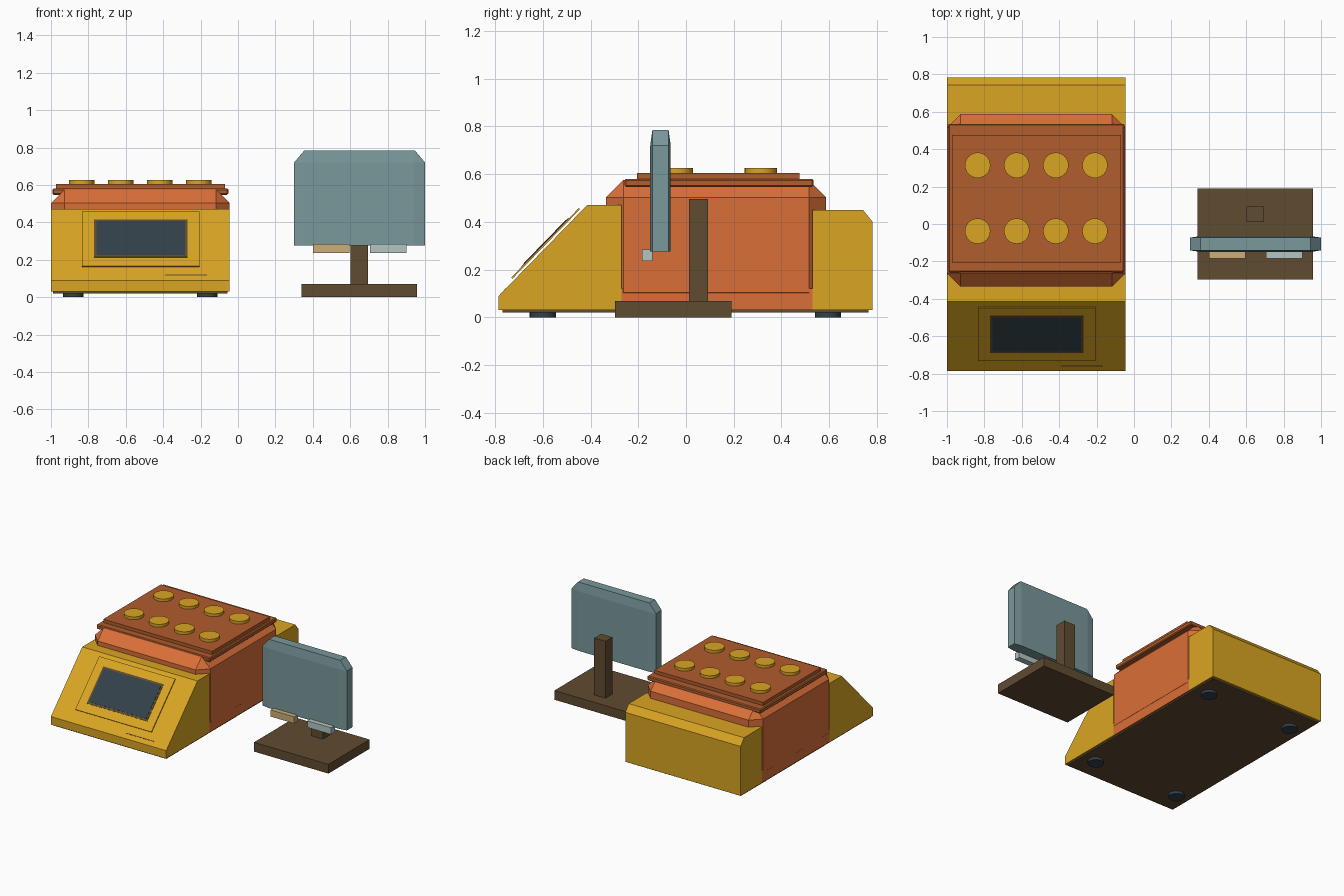
import bpy, bmesh, math
from mathutils import Matrix, Vector

if "Cube" in bpy.data.objects:
    bpy.data.objects.remove(bpy.data.objects["Cube"])


def material(name, hexcode):
    srgb = [int(hexcode[i:i + 2], 16) / 255 for i in (0, 2, 4)]
    col = [c / 12.92 if c <= 0.04045 else ((c + 0.055) / 1.055) ** 2.4 for c in srgb] + [1]
    m = bpy.data.materials.new(name)
    m.use_nodes = True
    m.diffuse_color = col
    m.node_tree.nodes["Principled BSDF"].inputs["Base Color"].default_value = col
    return m


YELLOW = material("golden yellow", "DAA522")
ORANGE = material("orange", "DA6F38")
RUST = material("rust", "B05D2D")
BROWN = material("dark brown", "604C31")
SLATE = material("dark slate", "32414A")
TEAL = material("grey teal", "7A989B")
TAN = material("tan", "CCAE78")
PALE = material("pale grey", "B4C6C2")


def finish(name, bm, mat):
    bmesh.ops.recalc_face_normals(bm, faces=bm.faces)
    mesh = bpy.data.meshes.new(name)
    bm.to_mesh(mesh)
    bm.free()
    mesh.materials.append(mat)
    ob = bpy.data.objects.new(name, mesh)
    bpy.context.collection.objects.link(ob)
    return ob


def box(name, x, y, z, mat, bevel=0.0, matrix=None):
    """Box given by its x, y and z ranges."""
    bm = bmesh.new()
    size = [r[1] - r[0] for r in (x, y, z)]
    mid = [(r[0] + r[1]) / 2 for r in (x, y, z)]
    bmesh.ops.create_cube(bm, size=1, matrix=Matrix.Translation(mid) @ Matrix.Diagonal(size + [1]))
    if bevel:
        bmesh.ops.bevel(bm, geom=bm.edges[:], offset=bevel, segments=1, affect='EDGES')
    if matrix:
        bm.transform(matrix)
    return finish(name, bm, mat)


def extrude_profile(name, profile, x, mat):
    """Side profile in (y, z), extruded across the x range."""
    bm = bmesh.new()
    face = bm.faces.new([bm.verts.new((x[0], py, pz)) for py, pz in profile])
    ext = bmesh.ops.extrude_face_region(bm, geom=[face])
    verts = [v for v in ext["geom"] if isinstance(v, bmesh.types.BMVert)]
    bmesh.ops.translate(bm, verts=verts, vec=(x[1] - x[0], 0, 0))
    return finish(name, bm, mat)


def disc(name, x, y, z, radius, mat):
    bm = bmesh.new()
    bmesh.ops.create_cone(bm, cap_ends=True, segments=32, radius1=radius, radius2=radius,
                          depth=z[1] - z[0], matrix=Matrix.Translation((x, y, sum(z) / 2)))
    ob = finish(name, bm, mat)
    bpy.context.view_layer.objects.active = ob
    ob.select_set(True)
    bpy.ops.object.shade_smooth_by_angle(angle=math.radians(35))
    ob.select_set(False)


# Machine body
WIDTH = (-1.0, -0.045)
extrude_profile("front_console", [(-0.785, 0.03), (-0.785, 0.09), (-0.415, 0.47),
                                  (-0.27, 0.47), (-0.27, 0.03)], WIDTH, YELLOW)
extrude_profile("rear_housing", [(0.53, 0.03), (0.53, 0.45), (0.742, 0.45),
                                 (0.782, 0.40), (0.782, 0.03)], WIDTH, YELLOW)
# Core stays just inside the yellow shells where they overlap
box("middle_body", (-1.0, -0.045), (-0.335, 0.587), (0.031, 0.575), ORANGE, bevel=0.072)
box("middle_skirt", (-0.999, -0.046), (-0.27, 0.53), (0.03, 0.12), ORANGE)
box("base_plate", (-0.99, -0.055), (-0.77, 0.765), (0.02, 0.032), BROWN)
for fx in (-0.88, -0.165):
    for fy in (-0.6, 0.595):
        disc("foot", fx, fy, (0, 0.022), 0.055, SLATE)

# Lid with its studs
box("lid", (-0.993, -0.052), (-0.258, 0.535), (0.547, 0.58), RUST, bevel=0.006)
box("lid_top", (-0.972, -0.07), (-0.205, 0.475), (0.57, 0.605), RUST)
for i in range(4):
    for sy in (-0.038, 0.314):
        disc("lid_stud", -0.836 + 0.209 * i, sy, (0.6, 0.626), 0.068, YELLOW)

# Sloped display: local x across, y up the slope, z out of it
up = Vector((0, 0.37, 0.38)).normalized()
out = Vector((1, 0, 0)).cross(up)
slope = Matrix((Vector((1, 0, 0)), up, out)).transposed().to_4x4()
slope.translation = Vector((0, -0.785, 0.09))
box("display_panel", (-0.835, -0.205), (0.092, 0.497), (0.009, 0.016), YELLOW, matrix=slope)
box("display_frame", (-0.77, -0.27), (0.155, 0.437), (0.012, 0.0185), BROWN, matrix=slope)
box("display_screen", (-0.757, -0.283), (0.17, 0.424), (0.014, 0.0205), SLATE, matrix=slope)
box("card_slot", (-0.39, -0.165), (0.035, 0.041), (-0.002, 0.002), BROWN, matrix=slope)

# Separate sign board: convex hull with thinner top and side edges
bm = bmesh.new()
for half_x, half_y, z_range in ((0.292, 0.043, (0.275, 0.72)),
                                (0.35, 0.034, (0.275, 0.72)),
                                (0.295, 0.034, (0.72, 0.785))):
    for sx in (-1, 1):
        for sy in (-1, 1):
            for z in z_range:
                bm.verts.new((0.65 + sx * half_x, -0.107 + sy * half_y, z))
hull = bmesh.ops.convex_hull(bm, input=bm.verts[:])
loose = {v for v in hull["geom_interior"] if isinstance(v, bmesh.types.BMVert)}
bmesh.ops.delete(bm, geom=list(loose), context='VERTS')
bmesh.ops.dissolve_limit(bm, angle_limit=0.01, verts=bm.verts[:], edges=bm.edges[:])
finish("board", bm, TEAL)

box("left_tab", (0.705, 0.9), (-0.185, -0.14), (0.235, 0.285), PALE)
box("right_tab", (0.4, 0.595), (-0.185, -0.14), (0.235, 0.285), TAN)
box("stand_post", (0.602, 0.695), (0.012, 0.093), (0.06, 0.495), BROWN)
box("stand_base", (0.34, 0.957), (-0.297, 0.19), (0, 0.069), BROWN)
